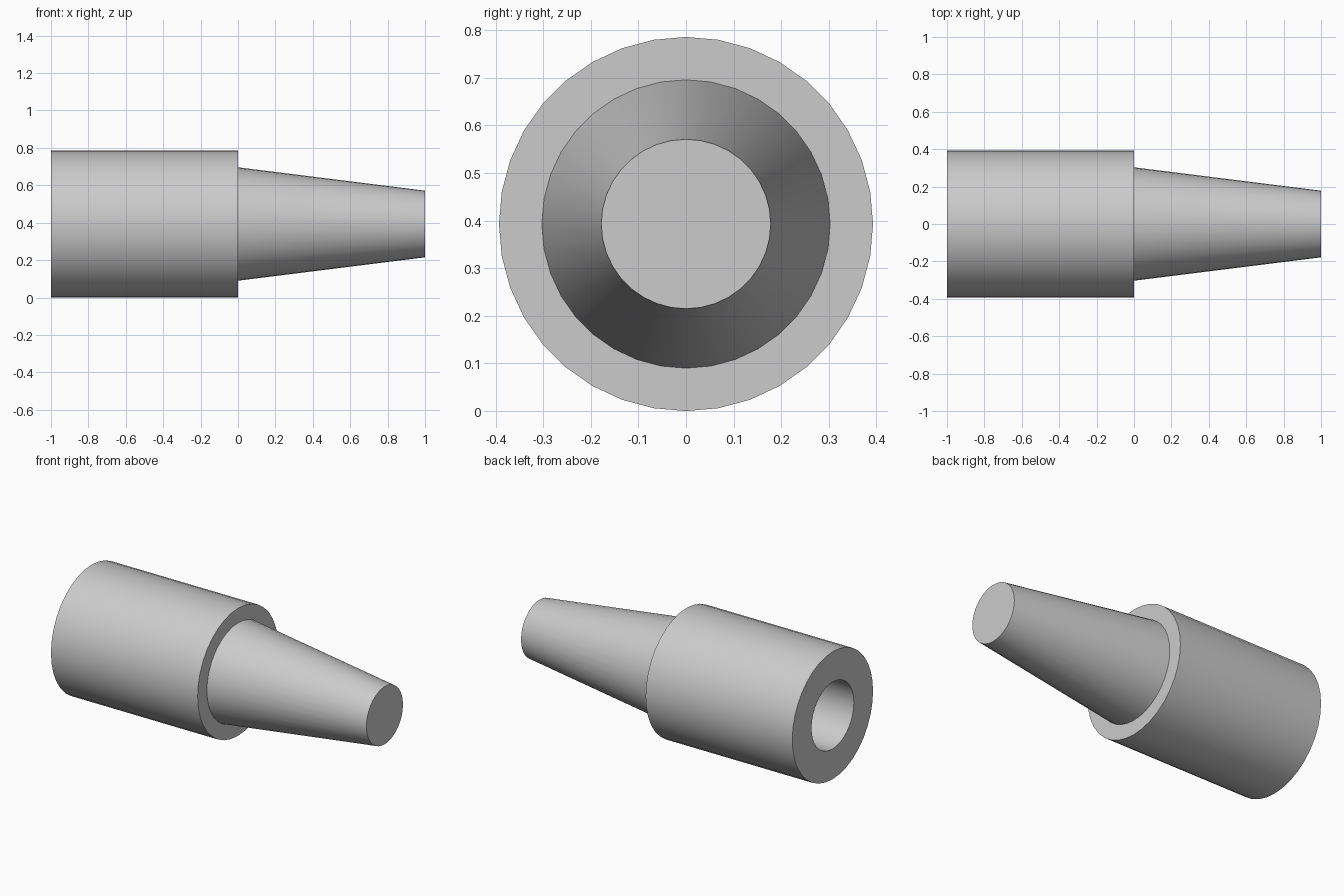
import bpy
import bmesh
import math
from mathutils import Vector

SIDES = 36
AXIS_Z = 0.393

cube = bpy.data.objects.get("Cube")
if cube:
    bpy.data.objects.remove(cube, do_unlink=True)

# Single plain grey material
grey = bpy.data.materials.new("plain_grey")
grey.use_nodes = True
colour = (0.6, 0.6, 0.6, 1.0)
grey.diffuse_color = colour
grey.node_tree.nodes["Principled BSDF"].inputs["Base Color"].default_value = colour


def lathe(name, profile):
    """Spin an (x, radius) profile around the lengthwise axis."""
    bm = bmesh.new()
    verts = [bm.verts.new((x, 0, r)) for x, r in profile]
    edges = [bm.edges.new(pair) for pair in zip(verts, verts[1:])]
    bmesh.ops.spin(bm, geom=verts + edges, cent=Vector(), axis=Vector((1, 0, 0)),
                   angle=2 * math.pi, steps=SIDES, use_duplicate=False)
    bmesh.ops.remove_doubles(bm, verts=bm.verts, dist=0.0001)
    bmesh.ops.recalc_face_normals(bm, faces=bm.faces)
    mesh = bpy.data.meshes.new(name)
    bm.to_mesh(mesh)
    bm.free()
    mesh.materials.append(grey)
    obj = bpy.data.objects.new(name, mesh)
    obj.location.z = AXIS_Z
    bpy.context.collection.objects.link(obj)
    bpy.ops.object.select_all(action='DESELECT')
    obj.select_set(True)
    bpy.context.view_layer.objects.active = obj
    bpy.ops.object.shade_smooth_by_angle(angle=math.radians(30))
    return obj


# Blind bore, thick sleeve, shoulder and tapered nose in one turned profile
lathe("stepped_nozzle", [
    (-0.75, 0), (-0.75, 0.206), (-1, 0.206),   # bore floor, wall and mouth
    (-1, 0.393), (0, 0.393),                   # sleeve
    (0, 0.303), (1, 0.178), (1, 0),            # shoulder, taper and tip
])
